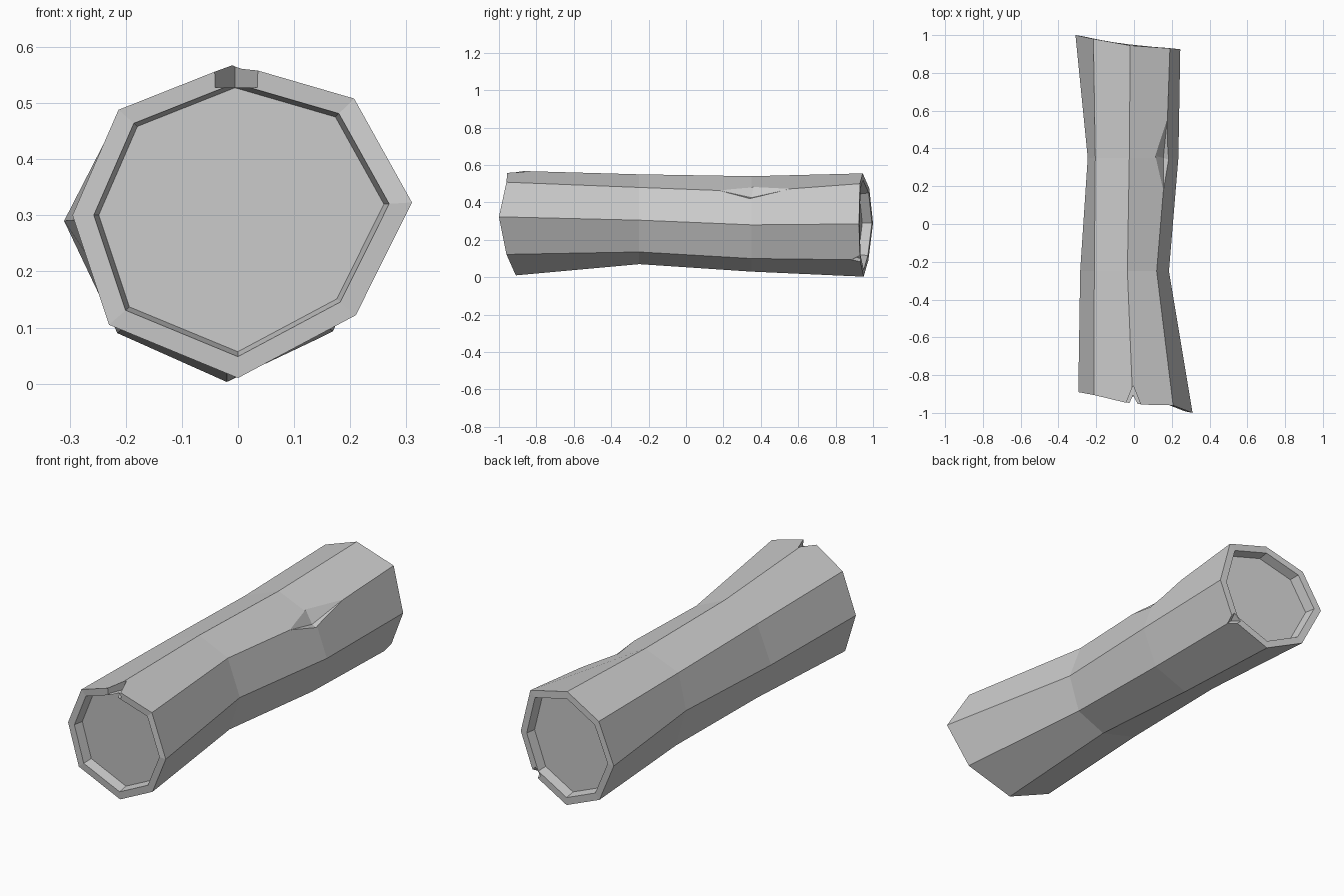
import bpy
import bmesh
from mathutils import Vector

if "Cube" in bpy.data.objects:
    bpy.data.objects.remove(bpy.data.objects["Cube"], do_unlink=True)

wood = bpy.data.materials.new("plain_grey")
GREY = (0.6, 0.6, 0.6, 1.0)
wood.use_nodes = True
wood.diffuse_color = GREY
wood.node_tree.nodes["Principled BSDF"].inputs["Base Color"].default_value = GREY


def make_object(name, bm):
    """Turn a bmesh into a flat shaded object."""
    bmesh.ops.recalc_face_normals(bm, faces=bm.faces)
    mesh = bpy.data.meshes.new(name)
    bm.to_mesh(mesh)
    bm.free()
    mesh.materials.append(wood)
    obj = bpy.data.objects.new(name, mesh)
    bpy.context.scene.collection.objects.link(obj)
    return obj


def hull(name, points):
    """Convex cutter around a few points."""
    bm = bmesh.new()
    for p in points:
        bm.verts.new(p)
    bmesh.ops.convex_hull(bm, input=bm.verts)
    return make_object(name, bm)


def carve(target, cutter):
    """Subtract a cutter and throw it away."""
    mod = target.modifiers.new("carve", 'BOOLEAN')
    mod.operation = 'DIFFERENCE'
    mod.solver = 'EXACT'
    mod.object = cutter
    bpy.context.view_layer.objects.active = target
    bpy.ops.object.modifier_apply(modifier=mod.name)
    bpy.data.objects.remove(cutter, do_unlink=True)


def sunken(ring, scale, depth):
    """Copy of an end ring, shrunk to its centre and pushed along y."""
    centre = sum(ring, Vector()) / len(ring)
    return [centre.lerp(p, scale) + Vector((0, depth, 0)) for p in ring]


def notch_cutter(name, tip, outward, half_width, floor, run):
    """V-shaped wedge through the rim; run is the y distance to its mouth."""
    tip, outward = Vector(tip), Vector(outward).normalized()
    side = outward.cross(Vector((0, 1, 0))) * half_width
    mouth = Vector((0, run, 0))
    plan = [tip, tip + mouth + side, tip + mouth - side]
    return hull(name, [p + outward * h for p in plan for h in (-floor, 0.1)])


# Cross-sections (x, z), clockwise from the top, with the y of each corner
front = [Vector(p) for p in (
    (-0.006, -0.955, 0.57), (0.207, -0.96, 0.508), (0.31, -1, 0.323),
    (0.21, -0.96, 0.122), (0, -0.91, 0.01), (-0.23, -0.9, 0.105),
    (-0.295, -0.89, 0.3), (-0.213, -0.905, 0.488))]
waist = [Vector((x, -0.25, z)) for x, z in (
    (-0.035, 0.55), (0.12, 0.48), (0.185, 0.305), (0.13, 0.135),
    (-0.02, 0.07), (-0.21, 0.12), (-0.285, 0.3), (-0.21, 0.48))]
middle = [Vector((x, 0.35, z)) for x, z in (
    (-0.025, 0.54), (0.17, 0.457), (0.235, 0.28), (0.16, 0.1),
    (-0.02, 0.03), (-0.19, 0.11), (-0.245, 0.295), (-0.205, 0.47))]
back = [Vector(p) for p in (
    (-0.02, 0.945, 0.555), (0.19, 0.93, 0.5), (0.245, 0.925, 0.285),
    (0.17, 0.93, 0.093), (-0.02, 0.95, 0.003), (-0.215, 0.975, 0.09),
    (-0.31, 1, 0.29), (-0.215, 0.98, 0.475))]

# Trunk with a raised rim and sunken cut face at each end
RIM, FACE, SINK = 0.87, 0.84, 0.05
rings = [sunken(front, FACE, SINK), sunken(front, RIM, 0), front, waist,
         middle, back, sunken(back, RIM, 0), sunken(back, FACE, -SINK)]
bm = bmesh.new()
loops = [[bm.verts.new(p) for p in ring] for ring in rings]
for a, b in zip(loops, loops[1:]):
    for i in range(len(a)):
        j = (i + 1) % len(a)
        bm.faces.new((a[i], a[j], b[j], b[i]))
bm.faces.new(loops[0])
bm.faces.new(loops[-1])
trunk = make_object("log_trunk", bm)

# Split in the top of the front rim
carve(trunk, notch_cutter("front_notch", (-0.005, -0.855, 0.57), (0, 0, 1),
                          0.06, 0.042, -0.15))
# Smaller split low in the back rim
carve(trunk, notch_cutter("back_notch", (0.17, 0.885, 0.093), (1, 0, -1),
                          0.05, 0.033, 0.1))

# Diamond-shaped chip along the upper edge
valley = Vector((0.155, 0.35, 0.425))
corners = [Vector(p) for p in ((0.115, 0.36, 0.479), (0.156, 0.18, 0.463),
                               (0.185, 0.34, 0.42), (0.176, 0.55, 0.471))]
carve(trunk, hull("chip", [valley] + [valley.lerp(p, 3) for p in corners]))
